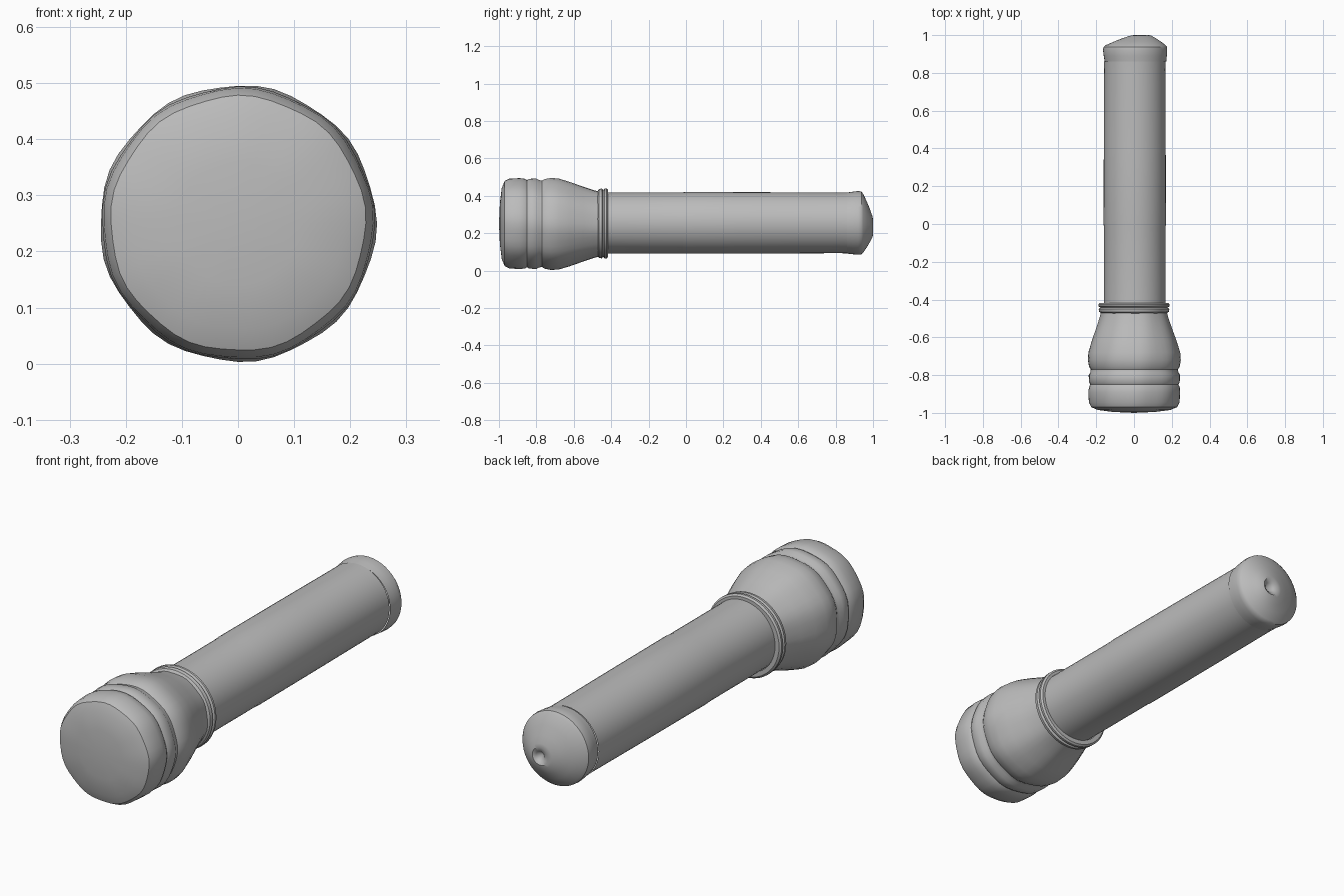
import bpy, bmesh, math

SIDES = 48
if "Cube" in bpy.data.objects:
    bpy.data.objects.remove(bpy.data.objects["Cube"], do_unlink=True)

grey = bpy.data.materials.new("plain grey")
grey.use_nodes = True
colour = (0.5, 0.5, 0.5, 1)
grey.diffuse_color = colour
grey.node_tree.nodes["Principled BSDF"].inputs["Base Color"].default_value = colour


def lathe(name, profile, centre, drift=(0, 0), wobble=0.0, angle=35):
    """Turn (y, radius) rows about the long axis; drift leans small rings off centre."""
    bm = bmesh.new()
    rings = []
    biggest = max(r for _, r in profile)
    for y, r in profile:
        lean = 1 - r / biggest
        cx, cz = centre[0] + drift[0] * lean, centre[1] + drift[1] * lean
        if r == 0:
            rings.append([bm.verts.new((cx, y, cz))])
            continue
        ring = []
        for i in range(SIDES):
            a = math.tau * i / SIDES
            rr = r * (1 + wobble * math.sin(9 * a + 6 * y))
            ring.append(bm.verts.new((cx + rr * math.cos(a), y, cz + rr * math.sin(a))))
        rings.append(ring)
    for a, b in zip(rings, rings[1:]):
        for i in range(SIDES):
            j = (i + 1) % SIDES
            corners = [a[i % len(a)], a[j % len(a)], b[j % len(b)], b[i % len(b)]]
            bm.faces.new(list(dict.fromkeys(corners)))
    bmesh.ops.recalc_face_normals(bm, faces=bm.faces)
    mesh = bpy.data.meshes.new(name)
    bm.to_mesh(mesh)
    bm.free()
    mesh.materials.append(grey)
    obj = bpy.data.objects.new(name, mesh)
    bpy.context.collection.objects.link(obj)
    bpy.ops.object.select_all(action="DESELECT")
    obj.select_set(True)
    bpy.context.view_layer.objects.active = obj
    bpy.ops.object.shade_smooth_by_angle(angle=math.radians(angle))
    return obj


# Domed lens, ringed bezel and tapering reflector housing
lathe("lamp_head", [
    (-1.0, 0), (-0.995, 0.11), (-0.985, 0.19), (-0.97, 0.227), (-0.945, 0.24),
    (-0.89, 0.243), (-0.862, 0.24), (-0.85, 0.233), (-0.838, 0.24),
    (-0.8, 0.242), (-0.785, 0.233), (-0.77, 0.231), (-0.755, 0.24),
    (-0.72, 0.246), (-0.68, 0.243), (-0.62, 0.225), (-0.55, 0.2),
    (-0.49, 0.18), (-0.455, 0.172)], (0, 0.25), wobble=0.008)

# Rolled collar where the head meets the handle
lathe("neck_collar", [
    (-0.475, 0.17), (-0.465, 0.184), (-0.45, 0.187), (-0.443, 0.178),
    (-0.435, 0.188), (-0.425, 0.188), (-0.418, 0.18), (-0.418, 0.16)],
    (0, 0.252))

# Long handle
lathe("handle", [
    (-0.43, 0.163), (-0.02, 0.163), (0.0, 0.165), (0.4, 0.164),
    (0.82, 0.162), (0.86, 0.163)], (0.004, 0.255))

# Flared tail cap with an off-centre dimple
lathe("tail_cap", [
    (0.86, 0.163), (0.89, 0.167), (0.92, 0.17), (0.937, 0.168),
    (0.947, 0.158), (0.968, 0.12), (0.985, 0.085), (0.997, 0.055),
    (1.0, 0.04), (0.992, 0.022), (0.965, 0)], (0.006, 0.255),
    drift=(0.045, -0.03))
